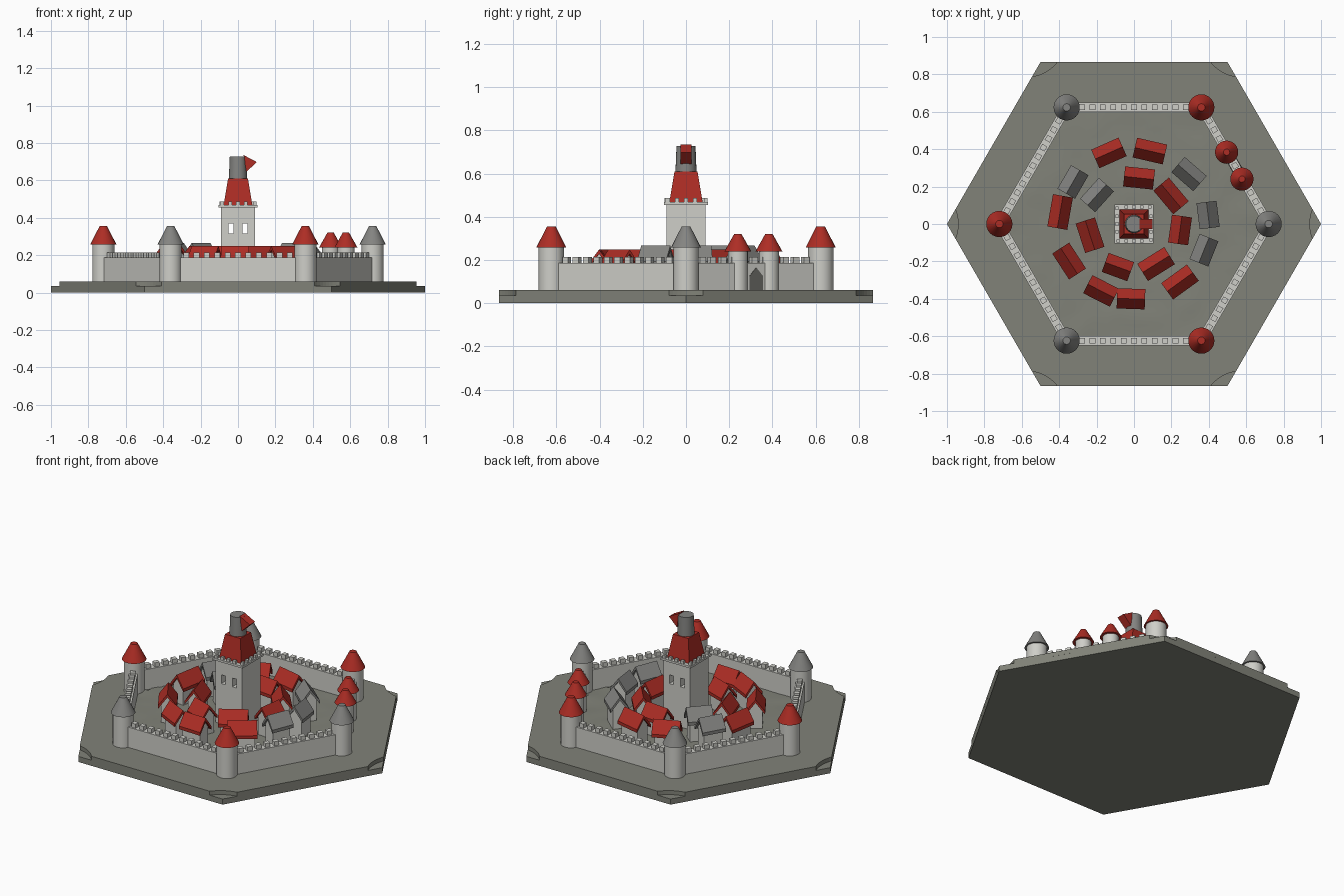
import bpy, bmesh, math
from mathutils import Matrix, Vector, noise

if "Cube" in bpy.data.objects:
    bpy.data.objects.remove(bpy.data.objects["Cube"])


def material(name, rgb):
    m = bpy.data.materials.new(name)
    m.diffuse_color = (*rgb, 1)
    m.use_nodes = True
    m.node_tree.nodes["Principled BSDF"].inputs["Base Color"].default_value = m.diffuse_color
    return m


STONE = material("pale stone", (0.62, 0.62, 0.58))
RED = material("red tile", (0.42, 0.026, 0.018))
SLATE = material("grey slate", (0.23, 0.23, 0.22))
GROUND = material("grey green ground", (0.22, 0.225, 0.19))
DARK = material("dark gate", (0.13, 0.13, 0.12))

GROUND_Z = 0.06
# Sends profile (u, v, w) to (w, u, v): drawn upright, extruded along x
UPRIGHT = Matrix(((0, 0, 1, 0), (1, 0, 0, 0), (0, 1, 0, 0), (0, 0, 0, 1)))


def turn(deg):
    return Matrix.Rotation(math.radians(deg), 4, 'Z')


def place(x, y, z=0, deg=0):
    return Matrix.Translation((x, y, z)) @ turn(deg)


def polar(r, deg):
    a = math.radians(deg)
    return r * math.cos(a), r * math.sin(a)


def finish(name, bm, mat, smooth=False):
    bmesh.ops.recalc_face_normals(bm, faces=bm.faces)
    me = bpy.data.meshes.new(name)
    bm.to_mesh(me)
    bm.free()
    me.materials.append(mat)
    if smooth:
        me.shade_smooth()
        me.set_sharp_from_angle(angle=math.radians(35))
    ob = bpy.data.objects.new(name, me)
    bpy.context.collection.objects.link(ob)
    return ob


def prism(bm, pts, w0, w1, mat=Matrix()):
    low = [bm.verts.new(mat @ Vector((u, v, w0))) for u, v in pts]
    high = [bm.verts.new(mat @ Vector((u, v, w1))) for u, v in pts]
    bm.faces.new(low[::-1])
    bm.faces.new(high)
    for i in range(len(pts)):
        j = (i + 1) % len(pts)
        bm.faces.new((low[i], low[j], high[j], high[i]))


def box(bm, sx, sy, z0, z1, mat=Matrix()):
    x, y = sx / 2, sy / 2
    prism(bm, [(-x, -y), (x, -y), (x, y), (-x, y)], z0, z1, mat)


def cone(bm, r0, r1, z0, z1, x=0, y=0, seg=24, deg=0):
    bmesh.ops.create_cone(bm, cap_ends=True, segments=seg, radius1=r0, radius2=r1, depth=z1 - z0,
                          matrix=place(x, y, (z0 + z1) / 2, deg))


# Hexagonal base, with a shallow round scoop out of each upper corner
bm = bmesh.new()
prism(bm, [polar(1, 60 * i) for i in range(6)], 0, 0.035)
outline = []
for i in range(6):
    cx, cy = polar(1.15, 60 * i)
    for k in range(9):
        dx, dy = polar(0.21, 60 * i + 180 + 21.8 * (1 - k / 4))
        outline.append((cx + dx, cy + dy))
prism(bm, outline, 0.034, GROUND_Z)
finish("hexagonal_base", bm, GROUND)

# Slightly uneven courtyard
bm = bmesh.new()
bmesh.ops.create_grid(bm, x_segments=40, y_segments=40, size=0.72)
outside = [v for v in bm.verts
           if max(v.co.dot(Vector((*polar(1, 30 + 60 * i), 0))) for i in range(6)) > 0.625]
bmesh.ops.delete(bm, geom=outside, context='VERTS')
for v in bm.verts:
    v.co.z = GROUND_Z + 0.003 + 0.004 * noise.noise(v.co * 9)
finish("courtyard", bm, GROUND, True)

# Curtain walls with battlements
bm = bmesh.new()
for i in range(6):
    m = place(*polar(0.6235, 30 + 60 * i), 0, 30 + 60 * i)
    box(bm, 0.05, 0.72, 0.05, 0.187, m)
    for k in range(-5, 6):
        box(bm, 0.03, 0.03, 0.185, 0.213, m @ place(0, k * 0.0555))
finish("curtain_walls", bm, STONE)

# Gate in the back right wall
bm = bmesh.new()
prism(bm, [(-0.036, 0.06), (0.036, 0.06), (0.036, 0.125), (0, 0.165), (-0.036, 0.125)],
      -0.028, 0.028, place(*polar(0.6235, 30), 0, 30) @ UPRIGHT)
finish("gate", bm, DARK)

# Corner towers and gate towers
bodies, red_caps, grey_caps = bmesh.new(), bmesh.new(), bmesh.new()
for i in range(6):
    x, y = polar(0.72, 60 * i)
    cone(bodies, 0.059, 0.059, 0.05, 0.26, x, y)
    cone(red_caps if i % 2 else grey_caps, 0.07, 0.02, 0.257, 0.355, x, y)
for x, y in ((0.495, 0.384), (0.577, 0.24)):
    cone(bodies, 0.046, 0.046, 0.05, 0.243, x, y)
    cone(red_caps, 0.062, 0.017, 0.24, 0.32, x, y)
finish("towers", bodies, STONE, True)

# Two of the remaining three caps alternate in colour around the hexagon
finish("red_tower_roofs", red_caps, RED, True)
finish("grey_tower_roofs", grey_caps, SLATE, True)

# Houses: x, y, angle of ridge, length
red_houses = [(-.134, .38, 24, .16), (.085, .39, -13, .165), (.027, .246, -6, .16),
              (.198, .15, -50, .165), (.246, -.032, 82, .15), (.118, -.214, 32, .17),
              (-.086, -.23, -20, .145), (.246, -.31, 36, .17), (-.176, -.358, -27, .16),
              (-.016, -.4, -2, .15), (-.347, -.198, -57, .165), (-.235, -.06, -72, .165),
              (-.395, .064, 80, .175)]
grey_houses = [(.294, .267, -41, .155), (.396, .048, 97, .14), (.374, -.14, 68, .145),
               (-.326, .225, 60, .145), (-.198, .155, 48, .15)]
walls = bmesh.new()
for name, houses, ridge, mat in (("red_house_roofs", red_houses, 0.248, RED),
                                 ("grey_house_roofs", grey_houses, 0.266, SLATE)):
    roofs = bmesh.new()
    for x, y, deg, length in houses:
        m = place(x, y, 0, deg) @ UPRIGHT
        w, e, t = 0.054, ridge - 0.092, 0.02
        prism(roofs, [(-w, e), (0, ridge - t), (w, e), (w, e + t), (0, ridge), (-w, e + t)],
              -length / 2, length / 2, m)
        s = 0.038
        eave = ridge - t + 0.004 - s * (ridge - t - e) / w
        prism(walls, [(-s, 0.05), (s, 0.05), (s, eave), (0, ridge - t + 0.004), (-s, eave)],
              -length / 2 + 0.014, length / 2 - 0.014, m)
    finish(name, roofs, mat)
finish("house_walls", walls, STONE)

# Keep with two windows running through from front to back
bm = bmesh.new()
box(bm, 0.182, 0.182, 0.05, 0.46)
keep = finish("keep", bm, STONE)
bm = bmesh.new()
for x in (-0.038, 0.038):
    box(bm, 0.028, 0.4, 0.315, 0.37, place(x, 0))
cutter = finish("window_cutter", bm, STONE)
cutter.hide_render = True
cutter.hide_viewport = True
cut = keep.modifiers.new("windows", 'BOOLEAN')
cut.operation = 'DIFFERENCE'
cut.solver = 'EXACT'
cut.object = cutter

# Keep battlements
bm = bmesh.new()
box(bm, 0.206, 0.206, 0.455, 0.468)
for i in range(4):
    for k in range(-2, 3):
        if k < 2:
            box(bm, 0.016, 0.02, 0.466, 0.486, turn(90 * i) @ place(0.092, k * 0.042))
finish("keep_battlements", bm, STONE)

# Keep roof, turret and pennant
bm = bmesh.new()
cone(bm, 0.077 * 2 ** .5, 0.053 * 2 ** .5, 0.466, 0.61, seg=4, deg=45)
finish("keep_roof", bm, RED)
bm = bmesh.new()
cone(bm, 0.049, 0.044, 0.605, 0.728)
finish("turret", bm, SLATE, True)
bm = bmesh.new()
prism(bm, [(0.03, 0.735), (0.045, 0.645), (0.1, 0.698)], -0.026, 0.026,
      Matrix(((1, 0, 0, 0), (0, 0, -1, 0), (0, 1, 0, 0), (0, 0, 0, 1))))
finish("pennant", bm, RED)
